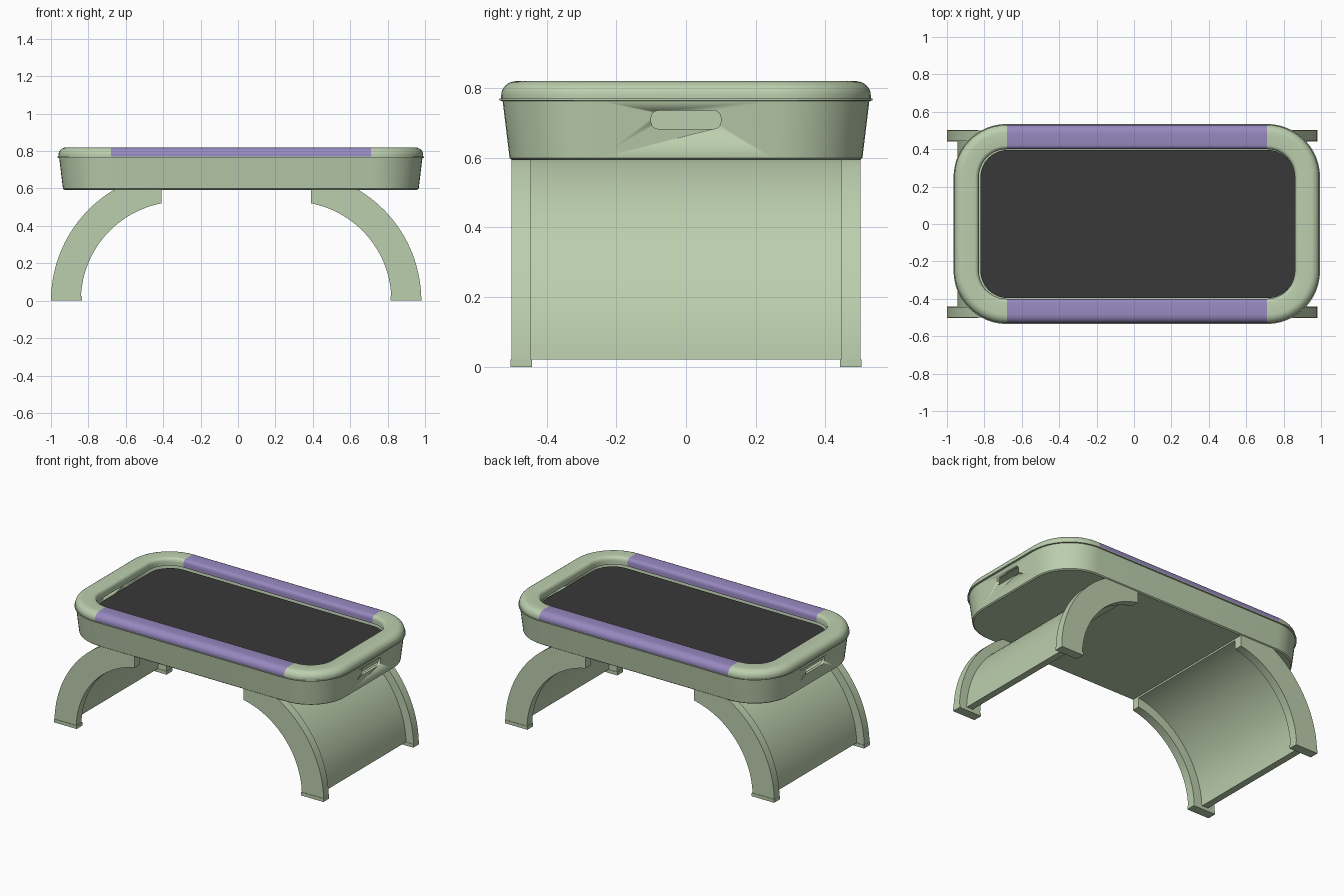
import bpy, bmesh, math
from math import pi, sin, cos, sqrt, acos, asin

if "Cube" in bpy.data.objects:
    bpy.data.objects.remove(bpy.data.objects["Cube"])

CX, SX, SY, R = 0.015, 0.695, 0.25, 0.28   # tray centre, straight half lengths, corner radius


def material(name, col):
    m = bpy.data.materials.new(name)
    m.diffuse_color = (*col, 1)
    m.use_nodes = True
    m.node_tree.nodes["Principled BSDF"].inputs["Base Color"].default_value = m.diffuse_color
    return m


GREEN = material("sage_green", (0.50, 0.62, 0.42))
PURPLE = material("violet", (0.31, 0.25, 0.53))
DARK = material("charcoal", (0.04, 0.04, 0.04))


def finish(bm, name, mat, angle=35):
    bmesh.ops.recalc_face_normals(bm, faces=bm.faces[:])
    me = bpy.data.meshes.new(name)
    bm.to_mesh(me)
    bm.free()
    ob = bpy.data.objects.new(name, me)
    bpy.context.collection.objects.link(ob)
    me.materials.append(mat)
    bpy.ops.object.select_all(action='DESELECT')
    ob.select_set(True)
    bpy.context.view_layer.objects.active = ob
    bpy.ops.object.shade_smooth_by_angle(angle=math.radians(angle))
    return ob


def corner(sx, sy, start, n=12):
    return [(sx * SX, sy * SY, start + pi / 2 * i / n) for i in range(n + 1)]


def sweep(name, mat, path, profile, loop_path, loop_profile, dx=0.0):
    """Carry a (radius, z) profile round a path of (centre x, centre y, angle)."""
    bm = bmesh.new()
    g = [[bm.verts.new((CX + dx + x + r * cos(a), y + r * sin(a), z)) for r, z in profile]
         for x, y, a in path]
    n, m = len(path), len(profile)
    for i in range(n if loop_path else n - 1):
        for j in range(m if loop_profile else m - 1):
            k, l = (i + 1) % n, (j + 1) % m
            bm.faces.new((g[i][j], g[k][j], g[k][l], g[i][l]))
    if loop_path and not loop_profile:
        bm.faces.new([s[0] for s in g])
        bm.faces.new([s[-1] for s in g])
    if loop_profile and not loop_path:
        bm.faces.new(g[0])
        bm.faces.new(g[-1])
    return finish(bm, name, mat)


def prism(name, mat, pts, axis, a, b):
    """Extrude a 2D outline along x or y from a to b."""
    bm = bmesh.new()
    put = (lambda p, t: (p[0], t, p[1])) if axis == 'y' else (lambda p, t: (t, p[0], p[1]))
    lo = [bm.verts.new(put(p, a)) for p in pts]
    hi = [bm.verts.new(put(p, b)) for p in pts]
    bm.faces.new(lo)
    bm.faces.new(hi)
    for i in range(len(pts)):
        k = (i + 1) % len(pts)
        bm.faces.new((lo[i], lo[k], hi[k], hi[i]))
    return finish(bm, name, mat)


right_end = corner(1, -1, -pi / 2) + corner(1, 1, 0)
left_end = corner(-1, 1, pi / 2) + corner(-1, -1, pi)
full = right_end + left_end

# Hollow tapered tray with a thin lip
body = sweep("tray_body", GREEN, full,
             [(R - .032, .593), (R - .024, .599), (R - .004, .763), (R + .005, .764),
              (R + .005, .770), (R - .022, .770), (R - .042, .615)], True, False)

# Handle slots cut through both ends
slot = []
for sy, sz, st in ((1, 1, 0), (-1, 1, pi / 2), (-1, -1, pi), (1, -1, 1.5 * pi)):
    for i in range(7):
        t = st + pi / 2 * i / 6
        slot.append((sy * .08 + .02 * cos(t), .709 + sz * .006 + .02 * sin(t)))
cutter = prism("slot_cutter", GREEN, slot, 'x', -1.3, 1.3)
cutter.hide_render = True
cutter.hide_viewport = False
cutter.display_type = 'WIRE'
mod = body.modifiers.new("slots", 'BOOLEAN')
mod.object = cutter
mod.operation = 'DIFFERENCE'
mod.solver = 'EXACT'

# Inner core and dark play surface
sweep("inner_core", GREEN, full, [(.145, .610), (.145, .742)], True, False, .005)
sweep("dark_surface", DARK, full, [(.146, .742), (.146, .757)], True, False, .005)

# Rounded rim: green ends and purple side grips
rim = [(.15, .77), (.15, .795)]
rim += [(.17 - .02 * cos(t), .795 + .025 * sin(t)) for t in (pi / 8, pi / 4, 3 * pi / 8, pi / 2)]
rim += [(R - .045 + .045 * sin(t), .78 + .04 * cos(t)) for t in [pi / 2 * i / 8 for i in range(9)]]
rim += [(R, .77)]
sweep("rim_end_right", GREEN, right_end, rim, False, True)
sweep("rim_end_left", GREEN, left_end, rim, False, True)
for label, s in (("front", -1), ("back", 1)):
    sweep("side_grip_" + label, PURPLE,
          [(-SX, s * SY, s * pi / 2), (SX, s * SY, s * pi / 2)], rim, False, True)


# Arched legs: two ribs, a recessed curved panel and feet on each end
def arch(side, r_out, r_in, z0, n=28):
    """Outline of a curved band from height z0 up to the arch's inner end."""
    def arc(r):
        a, b = asin(z0 / r), acos(.10 / r)
        return [(-.01 + side * (.30 + r * cos(a + (b - a) * i / n)),
                 min(r * sin(a + (b - a) * i / n), .60)) for i in range(n + 1)]
    return arc(r_out) + arc(r_in)[::-1]


for label, s in (("left", -1), ("right", 1)):
    prism("leg_panel_" + label, GREEN, arch(s, .635, .59, .022), 'y', -.45, .45)
    for tag, t in (("front", -1), ("back", 1)):
        prism(f"leg_rib_{label}_{tag}", GREEN, arch(s, .69, .53, .015), 'y', t * .445, t * .50)
        xa, xb = -.01 + s * .825, -.01 + s * .99
        prism(f"foot_{label}_{tag}", GREEN,
              [(xa, 0), (xb, 0), (xb, .022), (xa, .022)], 'y', t * .442, t * .503)
